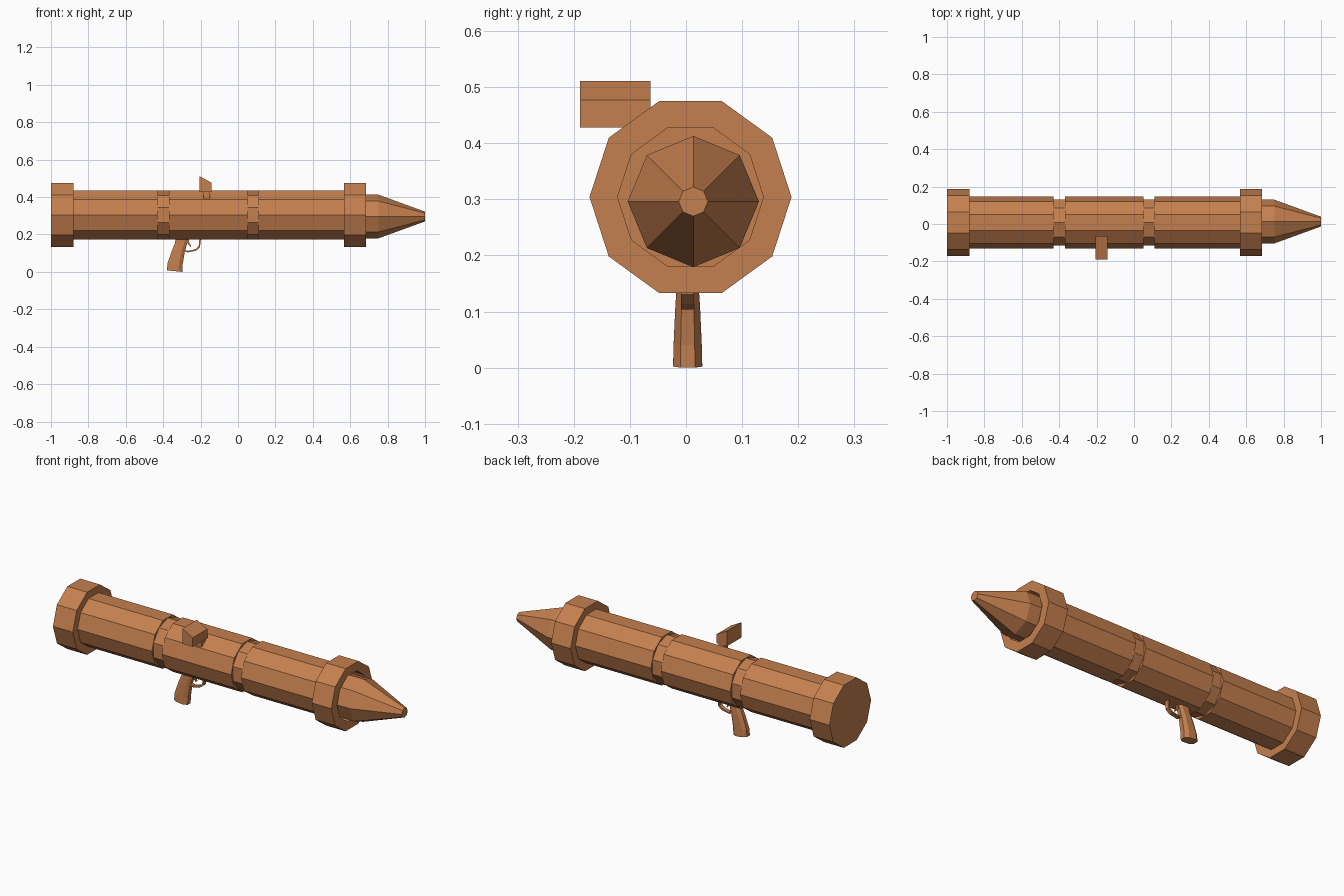
import bpy, bmesh, math

if "Cube" in bpy.data.objects:
    bpy.data.objects.remove(bpy.data.objects["Cube"])

mat = bpy.data.materials.new("copper brown")
mat.diffuse_color = (0.56, 0.215, 0.078, 1)
mat.use_nodes = True
mat.node_tree.nodes["Principled BSDF"].inputs["Base Color"].default_value = mat.diffuse_color

AXIS_Y, AXIS_Z = 0.008, 0.304


def finish(name, bm):
    bmesh.ops.recalc_face_normals(bm, faces=bm.faces[:])
    me = bpy.data.meshes.new(name)
    bm.to_mesh(me)
    bm.free()
    me.materials.append(mat)
    ob = bpy.data.objects.new(name, me)
    bpy.context.collection.objects.link(ob)
    return ob


def loft(name, rings):
    """Skin equal-length point rings and cap both ends."""
    bm = bmesh.new()
    loops = [[bm.verts.new(p) for p in ring] for ring in rings]
    n = len(loops[0])
    for a, b in zip(loops, loops[1:]):
        for i in range(n):
            j = (i + 1) % n
            bm.faces.new((a[i], a[j], b[j], b[i]))
    bm.faces.new(loops[0])
    bm.faces.new(loops[-1])
    return finish(name, bm)


def turned(name, profile, sides=10, phase=0.0, cy=AXIS_Y, cz=AXIS_Z):
    """Faceted solid around the x axis from (x, radius) pairs."""
    angles = [phase + 2 * math.pi * i / sides for i in range(sides)]
    return loft(name, [[(x, cy + r * math.cos(a), cz + r * math.sin(a))
                        for a in angles] for x, r in profile])


def prism(name, outline, y0, y1):
    """Side outline of (x, z) points extruded across y."""
    return loft(name, [[(x, y, z) for x, z in outline] for y in (y0, y1)])


# Launch tube sections
for name, x0, x1 in (("rear_tube", -0.9, -0.43), ("middle_tube", -0.37, 0.05),
                     ("front_tube", 0.11, 0.58)):
    turned(name, [(x0, 0.139), (x1, 0.139)])

# Recessed bands between the sections, turned half a facet
for name, x0 in (("rear_band", -0.44), ("front_band", 0.04)):
    turned(name, [(x0, 0.13), (x0 + 0.08, 0.13)], phase=math.pi / 10)

# Closed rear collar and open muzzle collar
turned("rear_collar", [(-1.0, 0.18), (-0.88, 0.18)])
turned("muzzle_collar", [(0.567, 0.18), (0.685, 0.18), (0.685, 0.13), (0.585, 0.13)])

# Eight-sided warhead
turned("warhead", [(0.58, 0.117), (0.75, 0.117), (1.0, 0.026)],
       sides=8, phase=math.pi / 2, cy=0.013, cz=0.296)

# Raked grip with chamfered corners: (z rear, z front, x rear, x front, half width)
sections = [(0.008, 0.0, -0.380, -0.298, 0.026), (0.045, 0.04, -0.377, -0.296, 0.025),
            (0.11, 0.11, -0.355, -0.284, 0.022), (0.155, 0.15, -0.336, -0.272, 0.019),
            (0.185, 0.185, -0.334, -0.262, 0.018)]
rings = []
for zr, zf, xr, xf, w in sections:
    flat, cut = w * 0.5, (xf - xr) * 0.25
    pts = [(xr, -flat), (xr + cut, -w), (xf - cut, -w), (xf, -flat),
           (xf, flat), (xf - cut, w), (xr + cut, w), (xr, flat)]
    rings.append([(x, 0.003 + y, zr + (zf - zr) * (x - xr) / (xf - xr)) for x, y in pts])
loft("grip", rings)

# Trigger guard and trigger
prism("trigger_guard", [(-0.292, 0.112), (-0.27, 0.104), (-0.225, 0.113), (-0.204, 0.13),
                        (-0.197, 0.185), (-0.205, 0.185), (-0.211, 0.135),
                        (-0.229, 0.121), (-0.268, 0.112), (-0.292, 0.122)], -0.009, 0.013)
prism("trigger", [(-0.276, 0.185), (-0.268, 0.15), (-0.255, 0.134),
                  (-0.251, 0.138), (-0.26, 0.153), (-0.264, 0.185)], -0.003, 0.009)

# Sight box on its post
prism("sight_box", [(-0.205, 0.428), (-0.142, 0.428), (-0.142, 0.477), (-0.205, 0.511)],
      -0.189, -0.063)
prism("sight_post", [(-0.185, 0.37), (-0.15, 0.37), (-0.15, 0.435), (-0.185, 0.435)],
      -0.1, -0.066)
